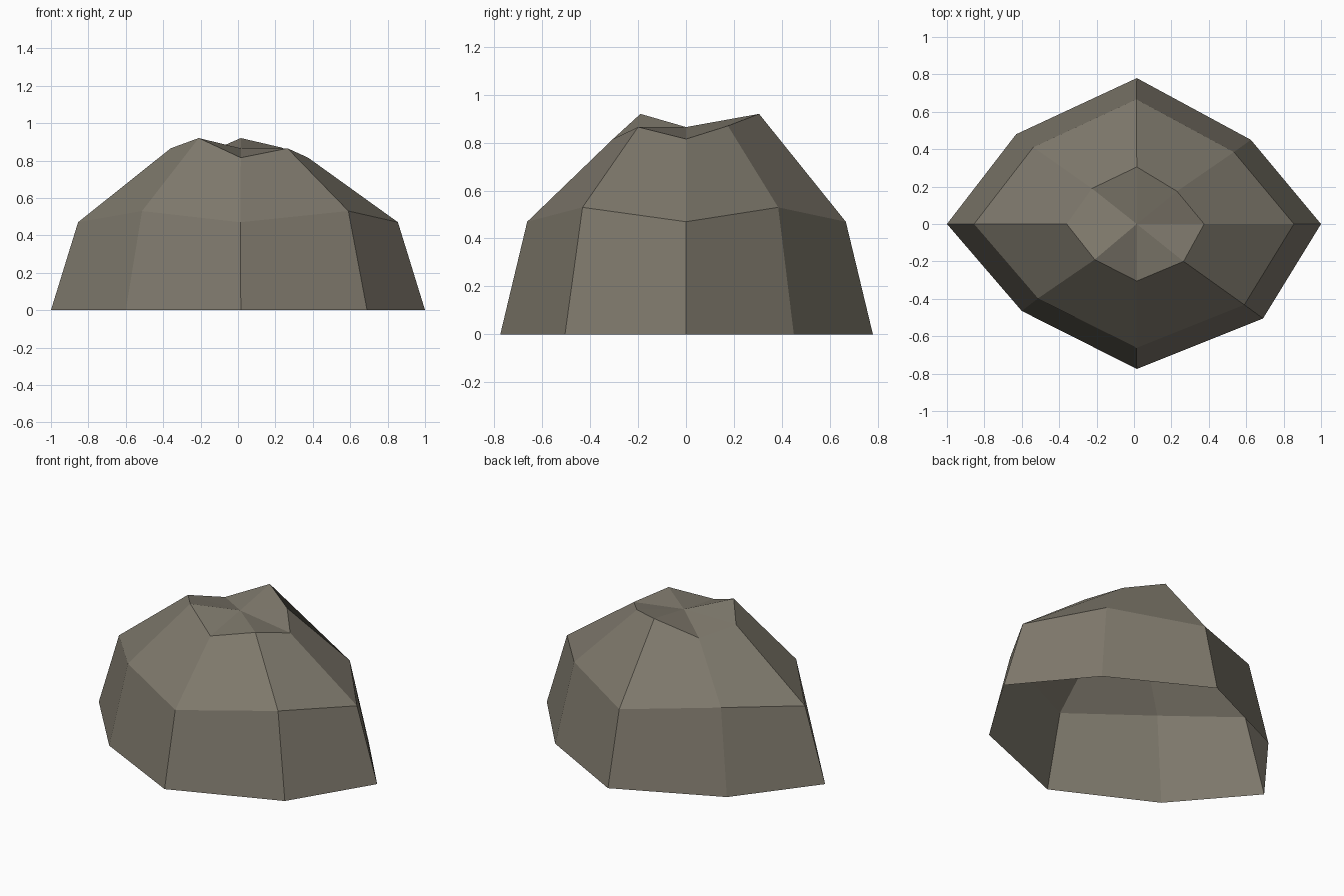
import bpy
import bmesh

if "Cube" in bpy.data.objects:
    bpy.data.objects.remove(bpy.data.objects["Cube"])

# Stone colour
stone = bpy.data.materials.new("grey_brown_stone")
stone.diffuse_color = (0.21, 0.19, 0.15, 1.0)
stone.use_nodes = True
stone.node_tree.nodes["Principled BSDF"].inputs["Base Color"].default_value = stone.diffuse_color

# Eight-sided rings of the boulder, counter-clockwise from +x
base = [(1.0, 0.0, 0), (0.625, 0.45, 0), (0.015, 0.78, 0), (-0.63, 0.48, 0),
        (-1.0, 0.0, 0), (-0.60, -0.465, 0), (0.015, -0.775, 0), (0.69, -0.505, 0)]
crown = [(0.375, 0.0, 0.815), (0.23, 0.175, 0.87), (0.015, 0.305, 0.92), (-0.225, 0.19, 0.815),
         (-0.36, 0.0, 0.865), (-0.21, -0.19, 0.92), (0.015, -0.305, 0.815), (0.265, -0.2, 0.865)]
# The shoulder is the base drawn in, with alternating heights
shoulder = [(x * 0.855, y * 0.855, 0.53 if i % 2 else 0.47)
            for i, (x, y, z) in enumerate(base)]

bm = bmesh.new()
rings = [[bm.verts.new(p) for p in ring] for ring in (base, shoulder, crown)]
hollow = bm.verts.new((0.015, 0.0, 0.865))

# Side walls, open underneath
for low, high in zip(rings, rings[1:]):
    for i in range(8):
        j = (i + 1) % 8
        bm.faces.new((low[i], low[j], high[j], high[i]))

# Uneven top
for i in range(8):
    bm.faces.new((rings[2][i], rings[2][(i + 1) % 8], hollow))

mesh = bpy.data.meshes.new("boulder")
bm.to_mesh(mesh)
bm.free()
mesh.materials.append(stone)
boulder = bpy.data.objects.new("boulder", mesh)
bpy.context.collection.objects.link(boulder)
